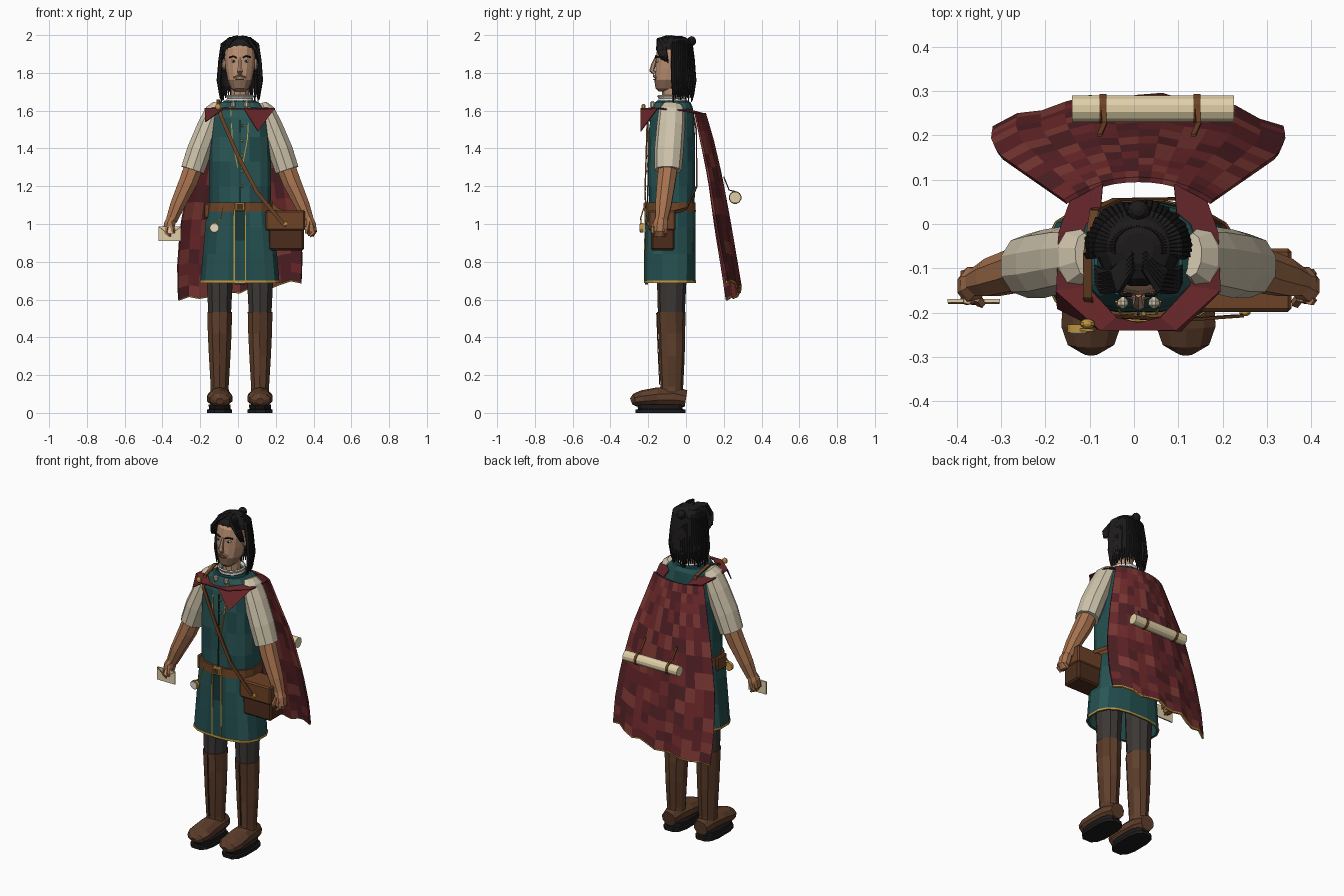
import bpy, bmesh, math, random
from mathutils import Vector as V
random.seed(4)
X0 = 0.01  # body centre line

def mat(name, r, g, b):
    m = bpy.data.materials.new(name)
    lin = [(c / 255) ** 2.2 for c in (r, g, b)]
    m.diffuse_color = (*lin, 1)
    return m

GREEN = [mat("teal_%d" % i, 38 + 4 * i, 76 + 6 * i, 77 + 5 * i) for i in range(3)]
DGREEN = [mat("dark_teal", 30, 58, 60)]
RED = [mat("red_%d" % i, *c) for i, c in enumerate([(96, 40, 44), (112, 46, 48), (126, 60, 56), (82, 38, 42)])]
SKIN, STUB = [mat("skin", 186, 143, 114)], [mat("stubble", 140, 108, 88)]
ARM = [mat("tan", 166, 114, 80)]
LINEN, PAPER = [mat("linen", 205, 194, 170)], [mat("paper", 222, 206, 166)]
BOOT = [mat("boot", 96, 66, 48), mat("boot_dark", 88, 60, 44)]
LEATHER, DLEATHER = [mat("leather", 108, 68, 42)], [mat("leather_dark", 76, 48, 34)]
PANTS, BLACK = [mat("trousers", 62, 58, 56)], [mat("hair", 34, 32, 32)]
GOLD, WHITE = [mat("gold", 190, 148, 66)], [mat("white", 225, 220, 210)]

def finish(name, verts, faces, mats, thick=0, bevel=0):
    me = bpy.data.meshes.new(name)
    me.from_pydata(verts, [], faces)
    for m in mats:
        me.materials.append(m)
    for p in me.polygons:
        p.material_index = random.randrange(len(mats))
    bm = bmesh.new(); bm.from_mesh(me)
    bmesh.ops.recalc_face_normals(bm, faces=bm.faces)
    bm.to_mesh(me); bm.free()
    ob = bpy.data.objects.new(name, me)
    bpy.context.collection.objects.link(ob)
    if thick:
        s = ob.modifiers.new("thick", "SOLIDIFY"); s.thickness = thick; s.offset = 0
    if bevel:
        b = ob.modifiers.new("bevel", "BEVEL"); b.width = bevel; b.segments = 1
    return ob

def loft(name, pts, radii, mats, n=10, ref=(0, 1, 0), p=2, cap=True, flat=False, thick=0):
    """Skin superelliptic rings along a path; radii are (side, ref-direction)."""
    pts = [V(q) for q in pts]
    if not isinstance(radii, list):
        radii = [radii] * len(pts)
    vs, fs = [], []
    for i, c in enumerate(pts):
        t = V((0, 0, 1)) if flat else (pts[min(i + 1, len(pts) - 1)] - pts[max(i - 1, 0)]).normalized()
        r = V(ref)
        v = (r - t * r.dot(t)).normalized()
        u = v.cross(t)
        rx, ry = radii[i] if isinstance(radii[i], tuple) else (radii[i], radii[i])
        for k in range(n):
            a = 2 * math.pi * (k + .5) / n
            ca, sa = math.cos(a), math.sin(a)
            vs.append(c + u * rx * math.copysign(abs(ca) ** (2 / p), ca) + v * ry * math.copysign(abs(sa) ** (2 / p), sa))
    for i in range(len(pts) - 1):
        for k in range(n):
            k2 = (k + 1) % n
            fs.append((i * n + k, i * n + k2, (i + 1) * n + k2, (i + 1) * n + k))
    if cap:
        fs += [tuple(range(n)), tuple(range(len(vs) - n, len(vs)))]
    return finish(name, vs, fs, mats, thick)

def rings(name, rows, mats, x=X0, **kw):
    """Horizontal rings: rows of (z, y centre, rx, ry)."""
    return loft(name, [(x, r[1], r[0]) for r in rows], [(r[2], r[3]) for r in rows], mats, flat=True, **kw)

def box(name, lo, hi, mats, bevel=0):
    vs = [(x, y, z) for x in (lo[0], hi[0]) for y in (lo[1], hi[1]) for z in (lo[2], hi[2])]
    return finish(name, vs, [(0, 1, 3, 2), (4, 5, 7, 6), (0, 1, 5, 4), (2, 3, 7, 6), (0, 2, 6, 4), (1, 3, 7, 5)], mats, bevel=bevel)

def ball(name, c, r, mats, n=10):
    k = [math.pi * i / 6 for i in range(7)]
    return rings(name, [(c[2] - r[2] * math.cos(a), c[1], r[0] * max(math.sin(a), .03), r[1] * max(math.sin(a), .03)) for a in k], mats, x=c[0], n=n)

# legs, boots and soles; arms and hands
for s, side in ((-1, "left"), (1, "right")):
    x = X0 + s * .107
    rings("trouser_" + side, [(.5, -.078, .062, .07), (.75, -.075, .075, .08), (.95, -.075, .08, .085)], PANTS, x=x)
    rings("boot_" + side, [(.08, -.075, .052, .062), (.14, -.075, .05, .06), (.3, -.075, .06, .068), (.42, -.076, .066, .071), (.535, -.078, .069, .076)], BOOT, x=x)
    loft("boot_foot_" + side, [(x, .0, .075), (x, -.06, .085), (x, -.15, .083), (x, -.23, .075), (x, -.27, .068), (x, -.29, .06)],
         [(.045, .045), (.058, .055), (.066, .052), (.07, .045), (.055, .035), (.02, .018)], BOOT, ref=(0, 0, 1))
    rings("sole_" + side, [(.0, -.135, .068, .135), (.018, -.135, .068, .135), (.02, -.135, .058, .12), (.045, -.14, .06, .125)], BLACK, x=x, p=3, n=12)
    loft("boot_seam_" + side, [(x, -.139, .15), (x, -.147, .32), (x, -.155, .53)], .004, DLEATHER, n=4)
    a = lambda x, y, z: (X0 + s * x, y, z)
    loft("sleeve_" + side, [a(.12, -.07, 1.635), a(.135, -.075, 1.6), a(.165, -.08, 1.52), a(.215, -.09, 1.39), a(.25, -.095, 1.285)],
         [(.025, .05), (.05, .07), (.062, .075), (.068, .077), (.066, .072)], LINEN)
    loft("forearm_" + side, [a(.245, -.095, 1.3), a(.275, -.105, 1.22), a(.33, -.12, 1.1), a(.362, -.13, 1.02)],
         [.054, (.052, .052), (.042, .046), (.032, .034)], ARM, n=8)
    loft("hand_" + side, [a(.36, -.13, 1.035), a(.372, -.135, 1.0), a(.38, -.14, .96), a(.375, -.14, .935)],
         [(.026, .032), (.032, .042), (.03, .04), (.016, .025)], ARM, n=8)
    for f in range(4):
        loft("finger_%s_%d" % (side, f), [a(.385, -.172 + f * .02, .985), a(.392, -.172 + f * .02, .955), a(.37, -.172 + f * .02, .935)], [.011, .011, .008], ARM, n=5)
    loft("thumb_" + side, [a(.365, -.165, 1.01), a(.355, -.178, .97), a(.352, -.178, .95)], [.012, .012, .008], ARM, n=5)

# vest, skirt and belt
rings("vest", [(1.08, -.075, .165, .122), (1.2, -.075, .167, .124), (1.33, -.075, .166, .125), (1.46, -.075, .163, .124),
               (1.56, -.073, .152, .118), (1.62, -.07, .13, .105), (1.645, -.07, .1, .095)], GREEN, n=16, p=2.8)
rings("vest_collar", [(1.635, -.07, .105, .1), (1.655, -.07, .085, .085), (1.65, -.07, .065, .065)], DGREEN, n=12)
rings("skirt", [(1.11, -.08, .168, .126), (.98, -.082, .182, .13), (.84, -.084, .194, .132), (.69, -.085, .208, .132)], GREEN, n=16, p=2.7, cap=False, thick=.01)
rings("skirt_hem", [(.688, -.085, .214, .138), (.7, -.085, .213, .137)], GOLD, n=16, p=2.7, cap=False, thick=.004)
box("skirt_front_panel", (X0 - .028, -.217, .68), (X0 + .028, -.2, 1.08), DGREEN)
for s in (-1, 1):
    loft("skirt_trim", [(X0 + s * .03, -.217, 1.08), (X0 + s * .03, -.22, .69)], .004, GOLD, n=4)
    loft("vest_trim", [(X0 + s * .05, -.175, 1.63), (X0 + s * .04, -.201, 1.45), (X0 + s * .012, -.203, 1.3)], .0035, GOLD, n=4)
    box("lapel_point", (X0 + s * .035 - .012, -.19, 1.615), (X0 + s * .035 + .012, -.165, 1.65), LINEN, .008)
loft("vest_seam", [(X0, -.2, 1.55), (X0, -.203, 1.1)], .004, DGREEN, n=4)
for i in range(5):
    ball("vest_button", (X0 + .012, -.203, 1.2 + i * .08), (.007, .006, .007), GOLD, 6)
rings("belt", [(1.065, -.08, .178, .134), (1.115, -.08, .174, .131)], LEATHER, n=16, p=2.7)
box("belt_buckle", (X0 - .028, -.224, 1.068), (X0 + .028, -.205, 1.115), GOLD, .005)
box("buckle_hole", (X0 - .017, -.226, 1.078), (X0 + .017, -.205, 1.105), DLEATHER)
box("belt_pouch", (X0 - .19, -.14, 1.03), (X0 - .155, -.05, 1.11), LEATHER, .006)

# pocket watch and chain
loft("watch_case", [(-.125, -.226, .98), (-.125, -.244, .98)], .026, GOLD, ref=(0, 0, 1), n=12)
loft("watch_face", [(-.125, -.243, .98), (-.125, -.247, .98)], .02, WHITE, ref=(0, 0, 1), n=12)
loft("watch_chain", [(-.08, -.222, 1.09), (-.09, -.24, 1.03), (-.12, -.238, 1.005)], .004, GOLD, n=4)

# satchel with strap
box("satchel", (.16, -.185, .86), (.35, -.06, 1.06), DLEATHER, .01)
box("satchel_flap", (.145, -.198, .965), (.355, -.055, 1.072), LEATHER, .008)
ball("satchel_clasp", (.25, -.2, 1.0), (.013, .008, .013), GOLD, 8)
loft("strap_front", [(-.105, -.165, 1.625), (-.09, -.205, 1.57), (.0, -.211, 1.36), (.1, -.217, 1.17), (.24, -.207, 1.0)], (.014, .005), LEATHER, n=4, p=2)
loft("strap_shoulder", [(-.105, -.165, 1.625), (-.105, -.07, 1.655), (-.09, .03, 1.62)], (.014, .005), LEATHER, n=4, ref=(0, 0, 1))
loft("strap_back", [(-.09, .03, 1.62), (-.04, .055, 1.5), (.1, .057, 1.2), (.2, .0, 1.08), (.25, -.07, 1.06)], (.014, .005), LEATHER, n=4)

# letter in hand
box("envelope", (-.42, -.177, .91), (-.302, -.169, .987), PAPER)
for s in (-1, 1):
    loft("envelope_fold", [(-.361 + s * .057, -.178, .985), (-.361, -.179, .94)], .0025, LEATHER, n=4)
ball("envelope_seal", (-.361, -.179, .942), (.009, .004, .009), RED[:1], 8)

# cape: rows of (z, half width, y at centre, y at edge)
KEY = [(1.585, .165, .10, .05), (1.45, .205, .14, .078), (1.25, .265, .185, .12), (1.0, .315, .23, .155), (.8, .33, .262, .19), (.65, .325, .285, .215)]
NR, NC = 14, 12
def cape_pt(i, j):
    f = i / NR * (len(KEY) - 1)
    k = min(int(f), len(KEY) - 2); f -= k
    z, w, yc, ye = [p + (q - p) * f for p, q in zip(KEY[k], KEY[k + 1])]
    u, v = 2 * j / NC - 1, i / NR
    return (X0 + u * w, yc + (ye - yc) * abs(u) ** 2.2 + .007 * v * math.sin(j * 2.1), z + v * v * (.05 * u + .012 * math.sin(j * 1.9)))
W = NC + 1
finish("cape", [cape_pt(i, j) for i in range(NR + 1) for j in range(W)],
       [(i * W + j, i * W + j + 1, i * W + W + j + 1, i * W + W + j) for i in range(NR) for j in range(NC)], RED, thick=.012)
loft("cape_hem", [cape_pt(NR, j) for j in range(W)], .007, GOLD, n=5, ref=(0, 1, .2))

# cape straps over the shoulders and front drape
for s in (-1, 1):
    P = [(.08, .09, 1.585), (.155, .05, 1.585), (.09, -.02, 1.615), (.18, -.02, 1.6), (.115, -.14, 1.615), (.185, -.15, 1.61),
         (.05, -.21, 1.612), (.085, -.24, 1.61), (0, -.222, 1.612), (0, -.24, 1.61)]
    finish("cape_shoulder", [(X0 + s * x, y, z) for x, y, z in P], [(i, i + 1, i + 3, i + 2) for i in (0, 2, 4, 6)], RED[:2], thick=.006)
finish("drape_right", [(.195, -.15, 1.612), (.03, -.238, 1.61), (.105, -.24, 1.49), (.1, -.17, 1.61)], [(0, 1, 2), (0, 3, 1)], RED[1:2], thick=.005)
finish("drape_left", [(-.175, -.15, 1.612), (-.075, -.238, 1.61), (-.172, -.19, 1.54)], [(0, 1, 2)], RED[:1], thick=.005)
ball("brooch", (-.105, -.225, 1.62), (.017, .012, .017), GOLD, 8)

# scroll tied to the cape
loft("scroll", [(-.14, .26, 1.14), (.225, .26, 1.14)], .031, PAPER, n=12)
for x in (-.07, .142):
    loft("scroll_tie", [(x - .008, .26, 1.14), (x + .008, .26, 1.14)], .034, LEATHER, n=12)
    loft("scroll_strap", [(x, .262, 1.17), (x + .004, .228, 1.18), (x - .008, .2, 1.25)], (.008, .004), LEATHER, n=4)

# neck and head
rings("neck", [(1.6, -.07, .06, .06), (1.68, -.075, .05, .052), (1.76, -.075, .05, .055)], SKIN)
rings("frill_collar", [(1.64, -.07, .072, .075), (1.665, -.072, .066, .07), (1.68, -.074, .074, .078)], WHITE, n=16, cap=False, thick=.008)
HEAD = [(1.705, -.115, .025, .028), (1.72, -.1, .046, .058), (1.765, -.085, .066, .08), (1.82, -.075, .077, .087),
        (1.88, -.066, .083, .094), (1.93, -.064, .078, .088), (1.965, -.064, .055, .06)]
rings("head", HEAD, SKIN, n=14, p=2.2)
rings("beard", [(r[0] - .003, r[1], r[2] + .003, r[3] + .003) for r in HEAD[:3]], STUB, n=14, p=2.2, cap=False)
loft("moustache", [(X0 - .03, -.158, 1.772), (X0, -.17, 1.785), (X0 + .03, -.158, 1.772)], (.008, .006), STUB, n=5, ref=(0, 1, 0))
loft("mouth", [(X0 - .022, -.163, 1.764), (X0, -.17, 1.765), (X0 + .022, -.163, 1.764)], .004, LEATHER, n=5)
loft("nose", [(X0, -.158, 1.88), (X0, -.172, 1.845), (X0, -.181, 1.812), (X0, -.165, 1.797)], [(.008, .008), (.01, .012), (.016, .014), (.012, .01)], SKIN, n=6)
for s in (-1, 1):
    x = X0 + s * .034
    ball("eye", (x, -.149, 1.862), (.014, .01, .008), WHITE, 8)
    ball("iris", (x, -.157, 1.862), (.006, .004, .007), BLACK, 6)
    loft("brow", [(x - s * .018, -.16, 1.88), (x, -.16, 1.889), (x + s * .022, -.143, 1.882)], .005, BLACK, n=5)
    ball("ear", (X0 + s * .084, -.065, 1.845), (.012, .022, .032), SKIN, 8)

# hair: cap, bun, falling strands and front locks
rings("hair_cap_top", [(1.925, -.055, .096, .088), (1.955, -.055, .09, .085), (1.98, -.055, .07, .07), (1.995, -.055, .035, .035)], BLACK, n=16)
rings("hair_cap_back", [(1.78, -.018, .075, .045), (1.85, -.02, .09, .055), (1.93, -.035, .094, .07)], BLACK, n=14)
ball("hair_bun", (X0, .03, 1.968), (.026, .024, .026), BLACK)
for i in range(31):
    a = math.radians(-8 + 196 * i / 30)
    c, d, j = math.cos(a), math.sin(a), random.uniform(-.02, .02)
    q = lambda r, z, k=1: (X0 + c * r, -.055 + d * r * .88, z)
    loft("hair_strand", [q(.05, 1.985), q(.09, 1.95), q(.103, 1.86), q(.113 + j * .2, 1.76), q(.104 + j * .4, 1.665 + j)], [.008, .013, .013, .011, .003], BLACK, n=5, ref=(c, d, .1))
for s in (-1, 1):
    for k in range(5):
        g = k * .009
        loft("front_lock", [(X0 + s * .012, -.1 + g, 1.992), (X0 + s * (.045 + g * .3), -.145 + g, 1.975), (X0 + s * .082, -.148 + g, 1.925),
                            (X0 + s * .098, -.13 + g, 1.87 - k * .004)], [.008, .012, .011, .003], BLACK, n=5, ref=(s, -.3, .2))
